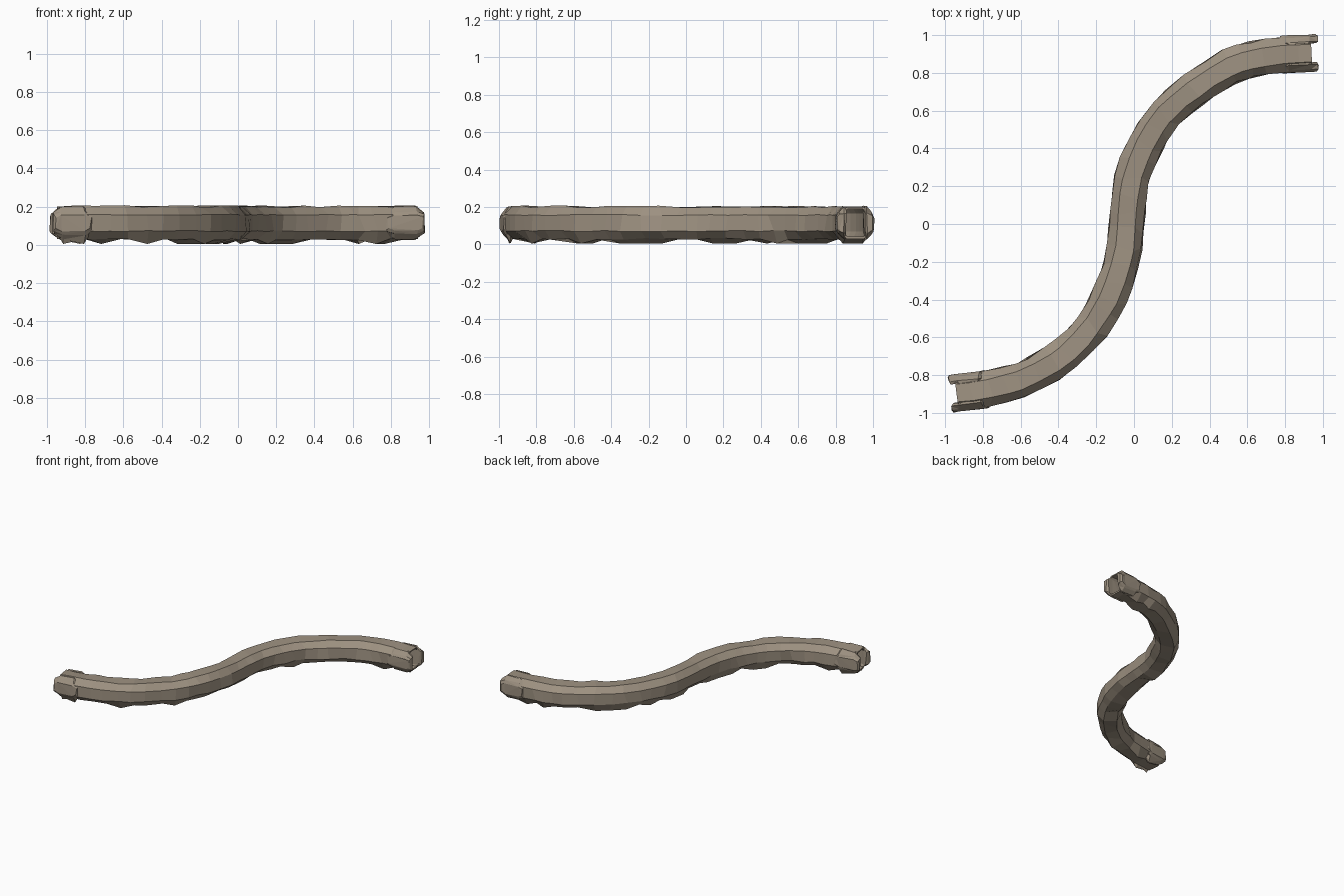
import bpy, bmesh, random
from mathutils import Vector

if "Cube" in bpy.data.objects:
    bpy.data.objects.remove(bpy.data.objects["Cube"])

random.seed(4)

stone = bpy.data.materials.new("grey brown stone")
stone.diffuse_color = (0.34, 0.285, 0.22, 1)
stone.use_nodes = True
stone.node_tree.nodes["Principled BSDF"].inputs["Base Color"].default_value = stone.diffuse_color

# Centre line of the S-shaped tunnel in plan
PATH = [Vector(p) for p in (
    (-0.94, -0.895), (-0.77, -0.87), (-0.60, -0.825), (-0.43, -0.74), (-0.28, -0.61),
    (-0.17, -0.46), (-0.10, -0.31), (-0.05, -0.12), (-0.035, 0.06), (-0.01, 0.24),
    (0.06, 0.42), (0.16, 0.575), (0.32, 0.715), (0.50, 0.83), (0.63, 0.872),
    (0.78, 0.895), (0.94, 0.905))]
MID = 0.115


def smooth_path(pts):
    """Catmull-Rom: one extra point between each pair."""
    out = []
    for i in range(len(pts) - 1):
        a, b = pts[max(i - 1, 0)], pts[i]
        c, d = pts[i + 1], pts[min(i + 2, len(pts) - 1)]
        out += [b, (9 * (b + c) - a - d) / 16]
    return out + [pts[-1]]


def frame(pts, i):
    t = (pts[min(i + 1, len(pts) - 1)] - pts[max(i - 1, 0)]).normalized()
    return t, Vector((-t.y, t.x))


def finish(bm, name):
    bmesh.ops.recalc_face_normals(bm, faces=bm.faces)
    me = bpy.data.meshes.new(name)
    bm.to_mesh(me)
    bm.free()
    me.materials.append(stone)
    ob = bpy.data.objects.new(name, me)
    bpy.context.collection.objects.link(ob)
    return ob


def octagon(w, h, cw, ch):
    return [(w, -ch), (w, ch), (cw, h), (-cw, h), (-w, ch), (-w, -ch), (-cw, -h), (cw, -h)]


# Tunnel: rough octagonal outside, rectangular passage inside
pts = smooth_path(PATH)
bm = bmesh.new()
outer, inner = [], []
OUT = octagon(0.09, 0.085, 0.047, 0.042)
IN = [(0.056, -0.045), (0.056, 0.05), (0.04, 0.076), (-0.04, 0.076),
      (-0.056, 0.05), (-0.056, -0.045), (-0.045, -0.072), (0.045, -0.072)]
for i, p in enumerate(pts):
    t, n = frame(pts, i)
    is_end = i in (0, len(pts) - 1)
    ro, ri = [], []
    for (u, v), (a, b) in zip(OUT, IN):
        k = 1.0 if is_end else 1 + random.uniform(-0.05, 0.09)
        s = 0 if is_end else random.uniform(-0.02, 0.02)
        q = p + n * u * k + t * s
        ro.append(bm.verts.new((q.x, q.y, MID + v * k)))
        q = p + n * a
        ri.append(bm.verts.new((q.x, q.y, MID + b)))
    outer.append(ro)
    inner.append(ri)
for rings in (outer, inner):
    for r0, r1 in zip(rings, rings[1:]):
        for j in range(8):
            k = (j + 1) % 8
            bm.faces.new((r0[j], r0[k], r1[k], r1[j]))
for e in (0, -1):
    for j in range(8):
        k = (j + 1) % 8
        bm.faces.new((outer[e][j], outer[e][k], inner[e][k], inner[e][j]))
finish(bm, "tunnel")


# Rocky slabs on both sides of each mouth, chamfered towards the outside
def slab(name, end, side):
    i = 0 if end < 0 else len(pts) - 1
    t, n = frame(pts, i)
    c = pts[i] - t * end * 0.067
    bm = bmesh.new()
    rings = []
    for off, w, h, cw, ch in ((0.05, 0.088, 0.088, 0.05, 0.05),
                              (0.062, 0.1, 0.088, 0.056, 0.052),
                              (0.088, 0.102, 0.06, 0.06, 0.042),
                              (0.099, 0.09, 0.042, 0.06, 0.03)):
        ring = []
        for u, v in octagon(w, h, cw, ch):
            q = c + t * (u + random.uniform(-0.006, 0.006)) + n * side * (off + random.uniform(-0.003, 0.003))
            ring.append(bm.verts.new((q.x, q.y, MID + v + random.uniform(-0.005, 0.005))))
        rings.append(ring)
    for r0, r1 in zip(rings, rings[1:]):
        for j in range(8):
            k = (j + 1) % 8
            bm.faces.new((r0[j], r0[k], r1[k], r1[j]))
    bm.faces.new(rings[0])
    bm.faces.new(rings[-1])
    bmesh.ops.triangulate(bm, faces=bm.faces)
    finish(bm, name)


for end, en in ((-1, "left"), (1, "right")):
    for side, sn in ((-1, "front"), (1, "back")):
        slab(f"{en}_mouth_rock_{sn}", end, side)

# Rest the lowest bump close to the ground
low = min(v.co.z for o in bpy.data.objects for v in o.data.vertices)
for o in bpy.data.objects:
    for v in o.data.vertices:
        if v.co.z < low + 0.003:
            v.co.z = 0.005
